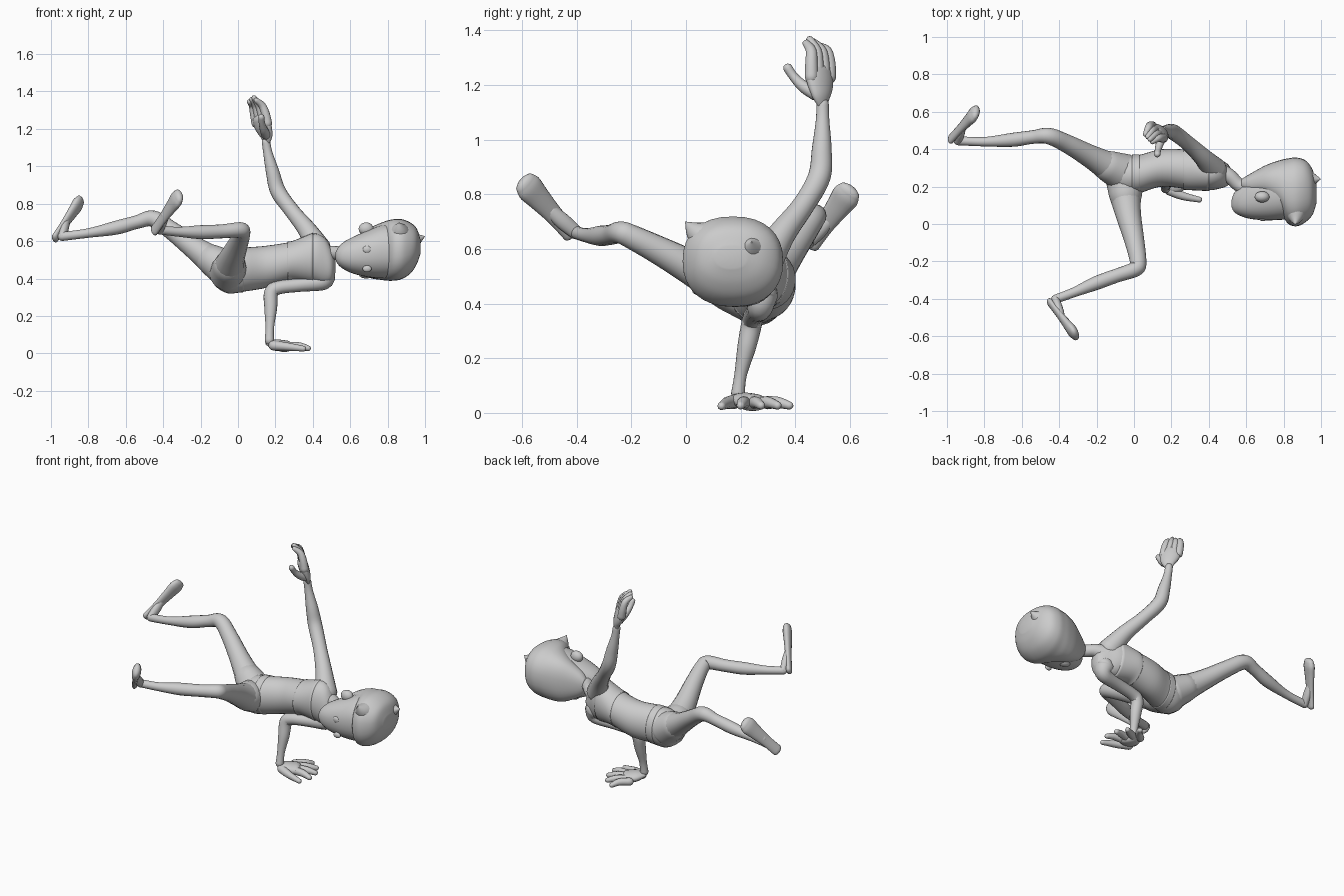
import bpy, bmesh, math
from mathutils import Vector as V


def spline(rows, steps):
    """Smooth interpolation through rows of numbers."""
    out, n = [], len(rows)
    for i in range(n - 1):
        a, b, c, d = rows[max(i - 1, 0)], rows[i], rows[i + 1], rows[min(i + 2, n - 1)]
        for s in range(steps):
            t = s / steps
            out.append([0.5 * (2 * q + (r - p) * t + (2 * p - 5 * q + 4 * r - w) * t * t
                               + (3 * q - p - 3 * r + w) * t ** 3)
                        for p, q, r, w in zip(a, b, c, d)])
    out.append(list(rows[-1]))
    return out


def skin(name, rings, start, end, sides, power=1.0):
    """Skin (super)elliptical rings (centre, axis u, axis v), closed at both tips."""
    bm = bmesh.new()
    bend = lambda f: math.copysign(abs(f) ** power, f)
    loops = []
    for c, u, v in rings:
        loops.append([bm.verts.new(c + u * bend(math.cos(k * math.tau / sides)) + v * bend(math.sin(k * math.tau / sides)))
                      for k in range(sides)])
    tips = bm.verts.new(start), bm.verts.new(end)
    for k in range(sides):
        j = (k + 1) % sides
        for a, b in zip(loops, loops[1:]):
            bm.faces.new((a[k], a[j], b[j], b[k]))
        bm.faces.new((tips[0], loops[0][j], loops[0][k]))
        bm.faces.new((tips[1], loops[-1][k], loops[-1][j]))
    bmesh.ops.recalc_face_normals(bm, faces=bm.faces)
    me = bpy.data.meshes.new(name)
    bm.to_mesh(me)
    bm.free()
    for p in me.polygons:
        p.use_smooth = True
    ob = bpy.data.objects.new(name, me)
    bpy.context.collection.objects.link(ob)
    return ob


def tube(name, rows, hint, flat=1.0, steps=6, sides=16):
    """Limb through rows of (x, y, z, radius); flat squashes across the hint axis."""
    pts = spline(rows, steps)
    n, rings = len(pts), []
    for i, p in enumerate(pts):
        t = (V(pts[min(i + 1, n - 1)][:3]) - V(pts[max(i - 1, 0)][:3])).normalized()
        u = V(hint) - t * t.dot(V(hint))
        u.normalize()
        v = t.cross(u)
        c, r = V(p[:3]), p[3]
        mk = lambda o, s: (c + t * o * r * flat, u * r * s, v * r * s * flat)
        if i == 0:
            first = c - t * r * flat
            rings += [mk(-.87, .5), mk(-.5, .87)]
        rings.append(mk(0, 1))
        if i == n - 1:
            last = c + t * r * flat
            rings += [mk(.5, .87), mk(.87, .5)]
    return skin(name, rings, first, last, sides)


def loft_x(name, rows, grow=0.0, power=1.0, steps=5, sides=32):
    """Body along x through rows of (x, ymin, ymax, zmin, zmax)."""
    rings = []
    for x, a, b, c, d in spline(rows, steps):
        rings.append((V((x, (a + b) / 2, (c + d) / 2)),
                      V((0, (b - a) / 2 + grow, 0)), V((0, 0, (d - c) / 2 + grow))))
    return skin(name, rings, rings[0][0], rings[-1][0], sides, power)


def ball(name, loc, size):
    bpy.ops.mesh.primitive_uv_sphere_add(segments=20, ring_count=12, location=loc)
    ob = bpy.context.object
    ob.name, ob.scale = name, size
    bpy.ops.object.shade_smooth()


# torso, pelvis and cropped top
loft_x("torso", [(-.135, .23, .31, .39, .48), (-.11, .19, .345, .35, .525), (-.05, .155, .365, .32, .555),
                 (.03, .165, .37, .33, .565), (.15, .20, .40, .35, .575), (.3, .185, .395, .39, .60),
                 (.4, .18, .37, .38, .64), (.46, .19, .335, .37, .62), (.5, .205, .31, .385, .56),
                 (.52, .24, .29, .43, .51)])
loft_x("cropped_top", [(.265, .187, .397, .38, .593), (.3, .185, .395, .39, .60), (.4, .18, .37, .38, .64)], .004)
loft_x("waistband", [(-.01, .16, .368, .326, .562), (.03, .165, .37, .33, .565)], .003)

# neck and head
tube("neck", [(.45, .275, .52, .06), (.51, .255, .535, .04), (.56, .21, .535, .037), (.62, .18, .54, .04)], (0, 0, 1))
loft_x("face", [(.522, .09, .13, .50, .54), (.535, .065, .165, .475, .565), (.565, .045, .20, .45, .595),
                (.62, .028, .25, .425, .625), (.70, .02, .29, .407, .66), (.78, .022, .32, .40, .69),
                (.85, .03, .33, .41, .69), (.90, .06, .31, .45, .67)], power=.9)
loft_x("hair", [(.575, .19, .24, .49, .575), (.61, .165, .262, .45, .61), (.70, .145, .312, .405, .668),
                (.77, .085, .338, .392, .70), (.82, .005, .35, .388, .715), (.87, -.012, .355, .395, .718),
                (.92, .012, .338, .425, .70), (.955, .05, .29, .475, .668), (.975, .11, .22, .53, .61)], power=.87)
tube("hair_spike_crown", [(.90, .24, .60, .08), (.96, .24, .612, .033), (.996, .24, .625, .003)], (0, 1, 0))
tube("hair_spike_fringe", [(.865, .12, .61, .09), (.865, .04, .66, .045), (.862, 0, .697, .004)], (1, 0, 0))
ball("upper_ear", (.685, .145, .665), (.04, .03, .035))
ball("lower_ear", (.685, .175, .425), (.04, .03, .025))
ball("upper_eye", (.69, .028, .555), (.024, .012, .02))
ball("lower_eye", (.69, .034, .452), (.024, .012, .018))

# raised arm and hand (fingers spread along the diagonal, curling to the front left)
tube("raised_arm", [(.43, .29, .56, .068), (.37, .355, .66, .05), (.29, .43, .76, .041), (.215, .488, .865, .042),
                    (.185, .497, .97, .036), (.16, .50, 1.07, .025), (.15, .50, 1.13, .023)], (.8, .6, 0))
SPREAD = V((.68, -.73, .05))
tube("raised_palm", [(.152, .50, 1.13, .025), (.15, .495, 1.165, .045), (.135, .49, 1.21, .06),
                     (.122, .488, 1.25, .06)], SPREAD, .5)
for i in range(4):
    o = SPREAD * (i - 1.5) * .03
    top = 1.368 - .013 * abs(i - 1.8)
    rows = [(.127, .492, 1.23, .025), (.117, .492, 1.28, .023), (.103, .486, 1.325, .02), (.08, .46, top, .014)]
    tube("raised_finger_%d" % i, [(x + o.x * k, y + o.y * k, z, r) for (x, y, z, r), k in zip(rows, (1, 1, .85, .6))],
         SPREAD, steps=4, sides=12)
tube("raised_thumb", [(.15, .475, 1.17, .027), (.138, .43, 1.195, .022), (.128, .395, 1.23, .017),
                      (.125, .373, 1.262, .017)], (1, 0, 0), steps=4, sides=12)

# supporting arm and planted hand
tube("supporting_arm", [(.46, .275, .43, .062), (.455, .27, .385, .047), (.33, .255, .366, .037), (.22, .245, .352, .036),
                        (.178, .24, .325, .038), (.175, .222, .24, .034), (.17, .20, .14, .023),
                        (.168, .19, .07, .025)], (0, 1, 0))
tube("planted_palm", [(.172, .19, .054, .035), (.205, .215, .046, .058), (.25, .245, .038, .064)], (-.6, .8, 0), .5)
tips = [(.375, .20), (.365, .275), (.33, .335), (.27, .378)]
for i, (x, y) in enumerate(tips):
    bx, by = .28 - .02 * i, .215 + .027 * i
    tube("planted_finger_%d" % i, [(bx - .02, by, .037, .024), ((bx + x) / 2, (by + y) / 2, .038, .021),
                                   (x, y, .027, .015)], (0, 0, 1), steps=4, sides=12)
tube("planted_thumb", [(.19, .18, .042, .027), (.26, .15, .036, .022), (.35, .13, .025, .015)], (0, 0, 1),
     steps=4, sides=12)

# legs, short cuffs and feet
legs = {
    "back": [(-.06, .275, .45, .10), (-.14, .31, .50, .08), (-.24, .365, .57, .061), (-.36, .43, .66, .049),
             (-.455, .47, .72, .044), (-.54, .465, .702, .036), (-.65, .45, .672, .037), (-.80, .44, .643, .025),
             (-.94, .445, .625, .024)],
    "front": [(-.05, .25, .43, .10), (-.045, .15, .465, .084), (-.03, .05, .515, .068), (0, -.08, .585, .054),
              (.022, -.20, .645, .044), (.008, -.24, .66, .041), (-.09, -.275, .652, .037),
              (-.20, -.315, .648, .037), (-.32, -.365, .65, .026), (-.42, -.402, .66, .024)]}
for side, rows in legs.items():
    tube(side + "_leg", rows, (0, 0, 1))
    tube(side + "_short_cuff", [(x, y, z, r + .004) for x, y, z, r in rows[:2]], (0, 0, 1))

feet = {"back": ((-.977, .457, .618), (-.848, .597, .81), (-.97, -.06, -.22)),
        "front": ((-.447, -.422, .658), (-.318, -.588, .84), (-.95, -.33, 0))}
for side, (heel, toe, shin) in feet.items():
    h, d = V(heel), V(toe) - V(heel)
    w = d.cross(V(shin))
    rows = [(*(h + d * f), r) for f, r in ((0, .034), (.35, .035), (.7, .045), (.9, .052), (1, .045))]
    tube(side + "_foot", rows, w, .52)
    # ankle bridge between the shin and the instep
    a, b = V(legs[side][-1][:3]), h + d * .45
    tube(side + "_instep", [(*a, .026), (*((a + b) / 2), .03), (*b, .026)], w, .8)
